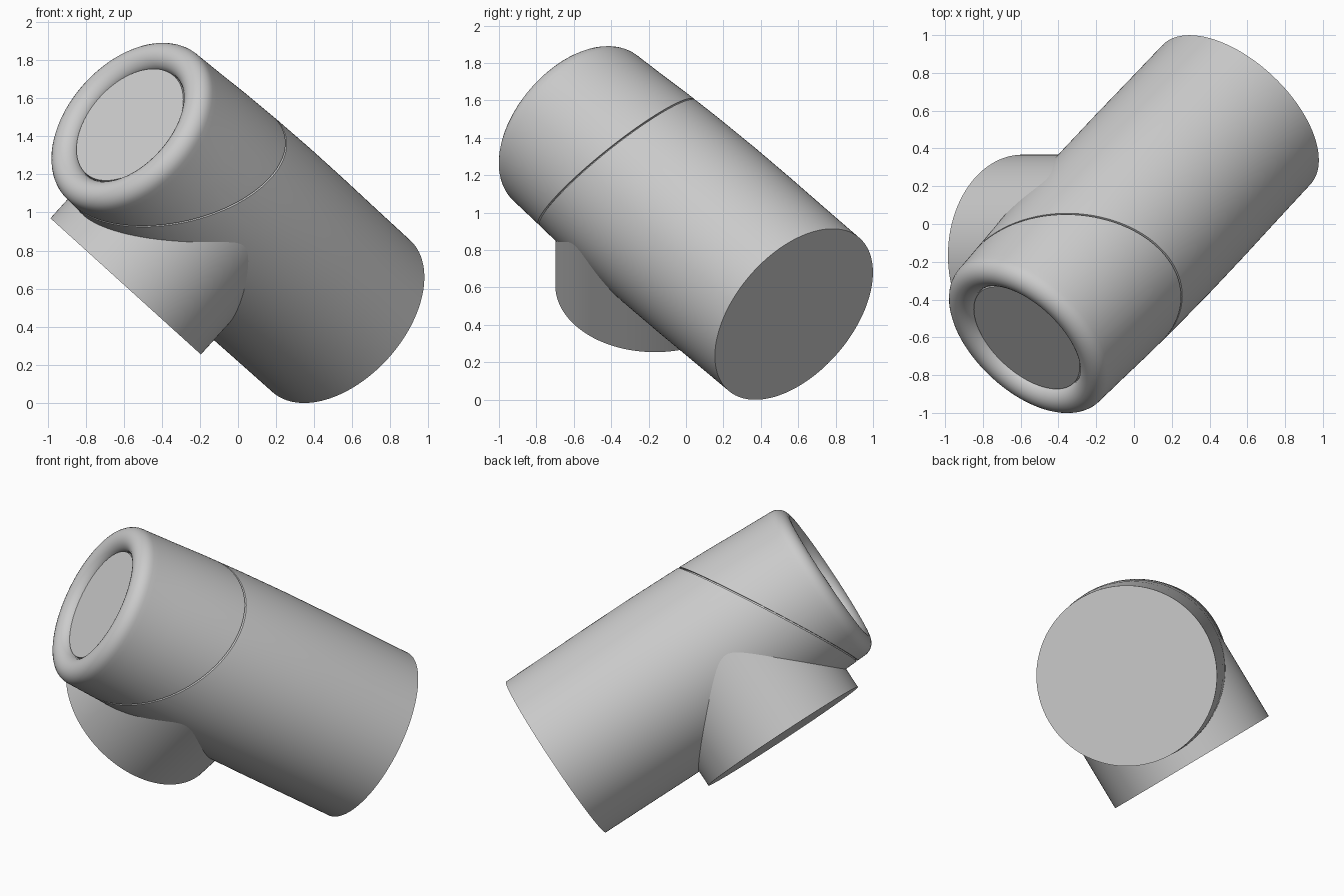
import bpy, bmesh, math
from mathutils import Vector, Matrix

if "Cube" in bpy.data.objects:
    bpy.data.objects.remove(bpy.data.objects["Cube"])

grey = bpy.data.materials.new("plain grey")
grey.use_nodes = True
grey.diffuse_color = (0.6, 0.6, 0.6, 1)
grey.node_tree.nodes["Principled BSDF"].inputs["Base Color"].default_value = (0.6, 0.6, 0.6, 1)

# Tilted frame: local z runs along the barrel, local x points away from the stub
axis = Vector((-0.582, -0.619, 0.527)).normalized()
side = Vector((0.671, 0, 0.741))
side = (side - axis * side.dot(axis)).normalized()
frame = Matrix((side, axis.cross(side), axis)).transposed().to_4x4()
frame = Matrix.Translation((0.541, 0.577, 0.457)) @ frame


def lathe(profile, steps=128):
    """Closed solid of revolution about local z."""
    bm = bmesh.new()
    verts = [bm.verts.new((r, 0, z)) for r, z in profile]
    edges = [bm.edges.new(pair) for pair in zip(verts, verts[1:])]
    bmesh.ops.spin(bm, geom=verts + edges, cent=(0, 0, 0), axis=(0, 0, 1),
                   angle=math.tau, steps=steps, use_merge=False)
    bmesh.ops.remove_doubles(bm, verts=bm.verts[:], dist=1e-4)
    bmesh.ops.recalc_face_normals(bm, faces=bm.faces[:])
    return bm


def cut(bm, offset, normal, keep_upper):
    """Slice off one side of a plane and cap the opening."""
    res = bmesh.ops.bisect_plane(
        bm, geom=bm.verts[:] + bm.edges[:] + bm.faces[:], plane_co=(0, 0, offset),
        plane_no=normal, clear_inner=keep_upper, clear_outer=not keep_upper)
    rim = [e for e in res["geom_cut"] if isinstance(e, bmesh.types.BMEdge)]
    bmesh.ops.contextual_create(bm, geom=rim)
    bmesh.ops.recalc_face_normals(bm, faces=bm.faces[:])


def finish(name, bm, matrix):
    mesh = bpy.data.meshes.new(name)
    bm.to_mesh(mesh)
    bm.free()
    mesh.materials.append(grey)
    obj = bpy.data.objects.new(name, mesh)
    bpy.context.collection.objects.link(obj)
    obj.matrix_world = matrix
    bpy.ops.object.select_all(action="DESELECT")
    obj.select_set(True)
    bpy.context.view_layer.objects.active = obj
    bpy.ops.object.shade_smooth_by_angle(angle=math.radians(35))
    return obj


# Barrel outline: gentle bulge, rounded lip, recessed end disc
outline = [(0, 0), (0.538, 0), (0.54, 0.3), (0.543, 0.6), (0.543, 0.9),
           (0.538, 1.2), (0.53, 1.45), (0.52, 1.65), (0.512, 1.84)]
for i in range(17):
    a = math.radians(i * 13)
    outline.append((0.428 + 0.083 * math.cos(a), 1.872 + 0.083 * math.sin(a)))
outline += [(0.345, 1.905), (0, 1.905)]
# The lip stops where it dips to the disc
outline = [p for p in outline if p[1] < 1.88 or p[1] >= 1.9 or p[0] > 0.4]

# Body and cap, parted by a slanted seam
seam = Vector((0.556, -0.102, 1)).normalized()
body = lathe(outline)
cut(body, 1.525, seam, False)
finish("body", body, frame)

cap = lathe(outline)
cut(cap, 1.535, seam, True)
finish("cap", cap, frame)

# Core seen at the bottom of the seam groove
finish("seam_core", lathe([(0, 1.0), (0.505, 1.0), (0.5, 1.86), (0, 1.86)]), frame)

# Side stub, square to the barrel
stub_frame = frame @ Matrix.Translation((0, 0, 1.2)) @ Matrix.Rotation(-math.pi / 2, 4, "Y")
finish("side_stub", lathe([(0, 0), (0.533, 0), (0.533, 0.644), (0, 0.644)]), stub_frame)
